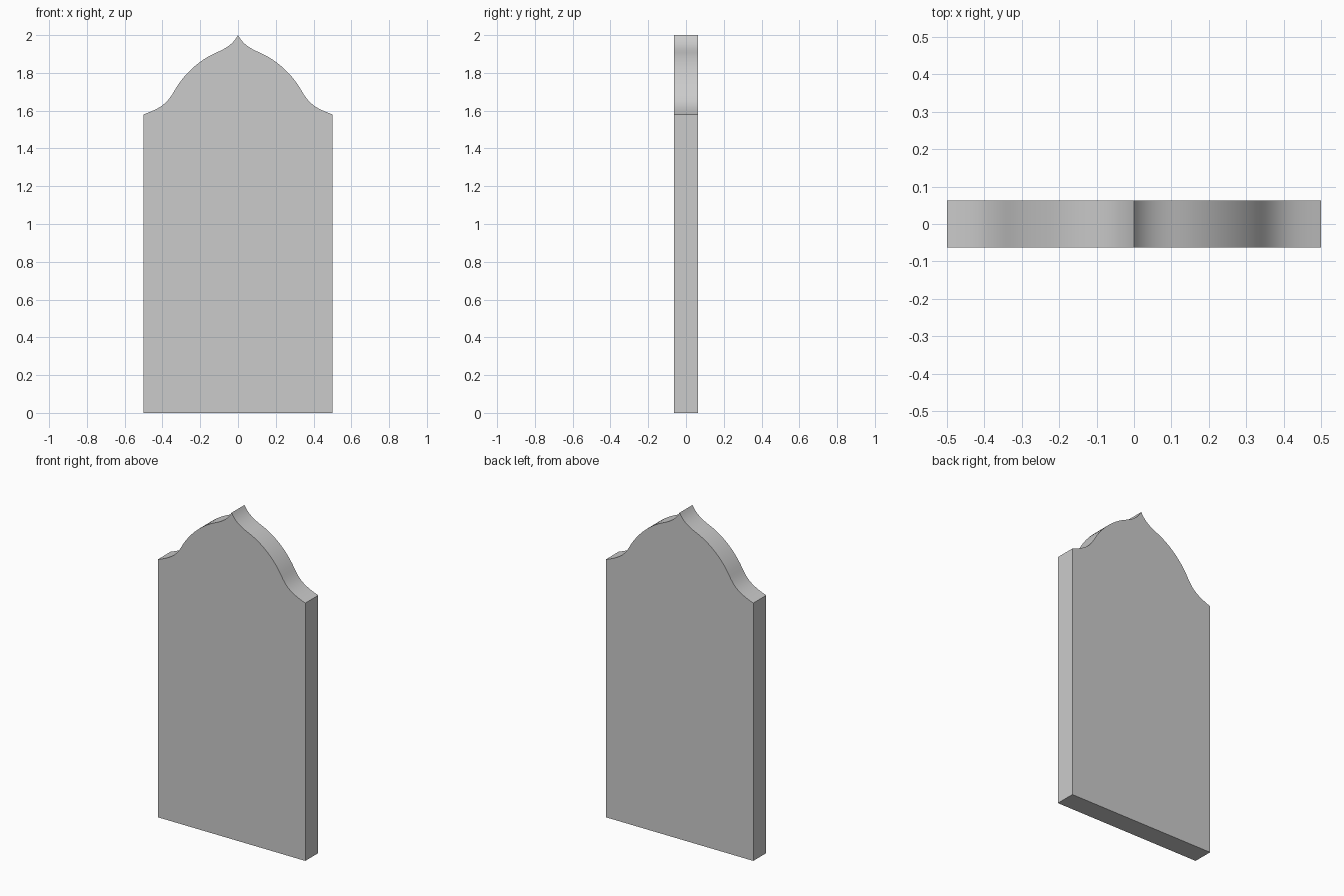
import bpy, bmesh
from mathutils import Vector
from mathutils.geometry import interpolate_bezier

if "Cube" in bpy.data.objects:
    bpy.data.objects.remove(bpy.data.objects["Cube"])

HALF_DEPTH = 0.0625
STEPS = 13

# Right half of the ogee top edge, tip to shoulder: start, handle, handle, end
segments = [
    ((0, 2.0), (0.03, 1.945), (0.075, 1.925), (0.12, 1.905)),
    ((0.12, 1.905), (0.21, 1.865), (0.29, 1.79), (0.34, 1.70)),
    ((0.34, 1.70), (0.38, 1.63), (0.42, 1.61), (0.5, 1.58)),
]
right = [Vector((0, 0, 2.0))]
for seg in segments:
    a, h1, h2, b = [Vector((x, 0, z)) for x, z in seg]
    right += interpolate_bezier(a, h1, h2, b, STEPS)[1:]
right.append(Vector((0.5, 0, 0)))

# Mirror to a closed outline
outline = right + [Vector((-p.x, 0, p.z)) for p in reversed(right[1:])]

# Extrude the slab front to back
bm = bmesh.new()
face = bm.faces.new([bm.verts.new((p.x, -HALF_DEPTH, p.z)) for p in outline])
ext = bmesh.ops.extrude_face_region(bm, geom=[face], use_keep_orig=True)
moved = [g for g in ext["geom"] if isinstance(g, bmesh.types.BMVert)]
bmesh.ops.translate(bm, verts=moved, vec=(0, 2 * HALF_DEPTH, 0))
bmesh.ops.recalc_face_normals(bm, faces=bm.faces[:])

mesh = bpy.data.meshes.new("headstone_slab")
bm.to_mesh(mesh)
bm.free()
slab = bpy.data.objects.new("headstone_slab", mesh)
bpy.context.collection.objects.link(slab)

# Smooth the curved top, keep the rim and tip sharp
bpy.context.view_layer.objects.active = slab
slab.select_set(True)
bpy.ops.object.shade_smooth_by_angle(angle=0.52)
